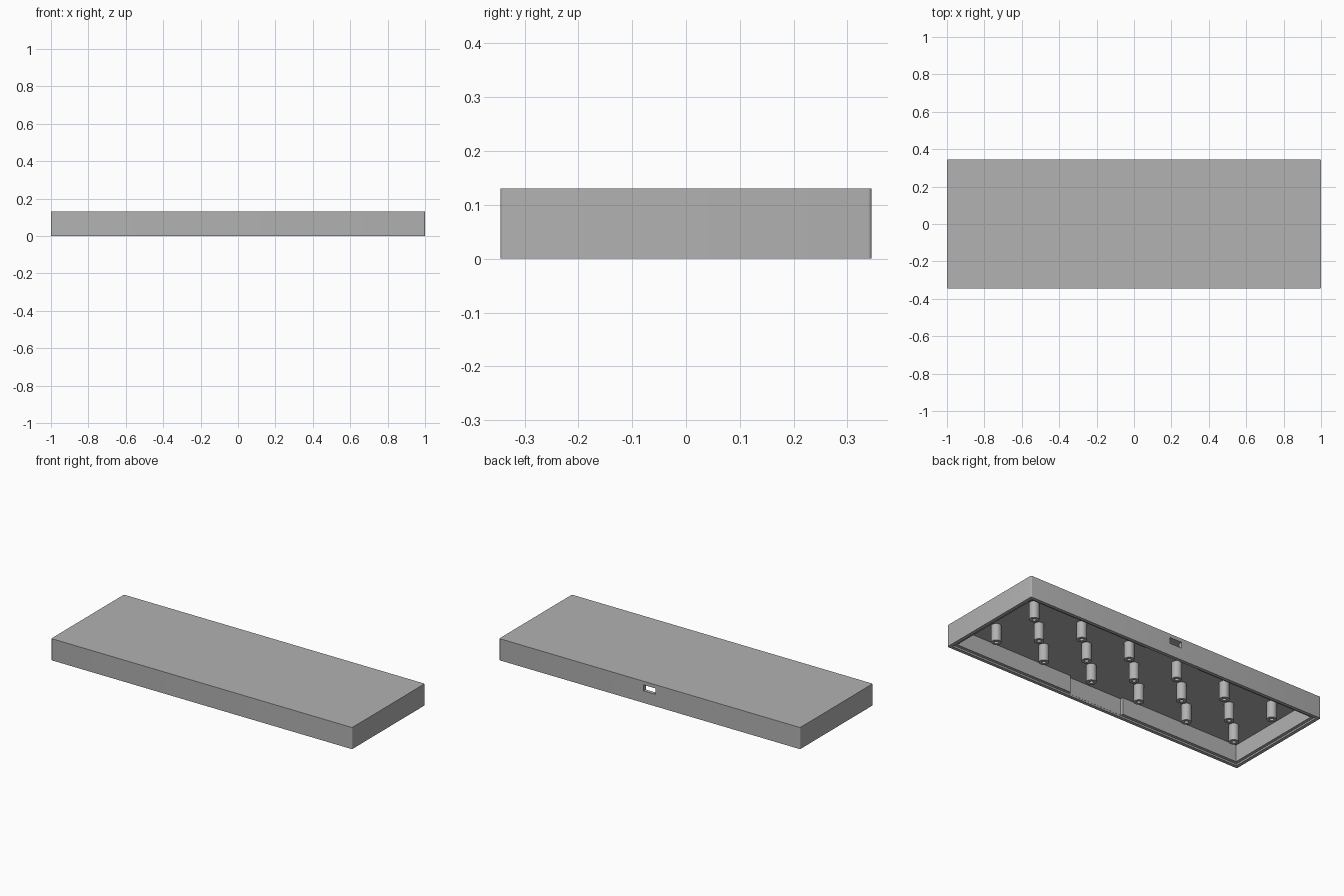
import bpy, bmesh
from mathutils import Matrix

cube = bpy.data.objects.get("Cube")
if cube:
    bpy.data.objects.remove(cube, do_unlink=True)

HX, HY, HEIGHT = 1.0, 0.345, 0.13      # half length, half depth, height
LIP, WALL = 0.02, 0.038                # rim width, full wall width
LEDGE, CEILING = 0.01, 0.11            # heights of the ledge and the inner roof
PITCH, ROW = 0.328, 0.156              # post spacing

grey = bpy.data.materials.new("grey plastic")
grey.use_nodes = True
grey.diffuse_color = (0.445, 0.445, 0.445, 1)
grey.node_tree.nodes["Principled BSDF"].inputs["Base Color"].default_value = grey.diffuse_color


def make_object(name, bm):
    bmesh.ops.recalc_face_normals(bm, faces=bm.faces)
    mesh = bpy.data.meshes.new(name)
    bm.to_mesh(mesh)
    bm.free()
    obj = bpy.data.objects.new(name, mesh)
    bpy.context.collection.objects.link(obj)
    mesh.materials.append(grey)
    return obj


def box(name, hx, hy, z0, z1, y=0.0, corner=0.0):
    bm = bmesh.new()
    bmesh.ops.create_cube(bm, size=1)
    bmesh.ops.scale(bm, vec=(2 * hx, 2 * hy, z1 - z0), verts=bm.verts)
    bmesh.ops.translate(bm, vec=(0, y, (z0 + z1) / 2), verts=bm.verts)
    if corner:
        upright = [e for e in bm.edges if abs(e.verts[0].co.z - e.verts[1].co.z) > 0.01]
        bmesh.ops.bevel(bm, geom=upright, offset=corner, segments=5,
                        profile=0.5, affect='EDGES')
    return make_object(name, bm)


def activate(obj):
    bpy.ops.object.select_all(action='DESELECT')
    obj.select_set(True)
    bpy.context.view_layer.objects.active = obj


def cut(obj, cutter):
    cutter.hide_render = True
    mod = obj.modifiers.new("cut", 'BOOLEAN')
    mod.operation = 'DIFFERENCE'
    mod.solver = 'EXACT'
    mod.object = cutter
    activate(obj)
    bpy.ops.object.modifier_apply(modifier=mod.name)
    bpy.data.objects.remove(cutter, do_unlink=True)


# Shell: open underneath, with a stepped rim for a base plate
shell = box("case_shell", HX, HY, 0, HEIGHT, corner=0.007)
cut(shell, box("cavity_cutter", HX - WALL, HY - WALL, -0.05, CEILING))
cut(shell, box("ledge_cutter", HX - LIP, HY - LIP, -0.05, LEDGE))
# Thinner middle section of the front and back walls
cut(shell, box("wall_recess_cutter", 0.18, HY - LIP - 0.001, -0.05, CEILING))
# Cable port in the back wall
cut(shell, box("port_cutter", 0.04, 0.04, 0.072, 0.108, y=HY))
activate(shell)
bpy.ops.object.shade_smooth_by_angle()


# Screw posts: hollow cylinders hanging from the inner roof
def post(name, x, y):
    length = CEILING + 0.005 - LEDGE
    bm = bmesh.new()
    bmesh.ops.create_cone(bm, cap_ends=True, segments=32, radius1=0.027, radius2=0.027,
                          depth=length,
                          matrix=Matrix.Translation((x, y, LEDGE + length / 2)))
    bm.normal_update()
    tip = min(bm.faces, key=lambda f: f.calc_center_median().z)
    bmesh.ops.inset_region(bm, faces=[tip], thickness=0.016)
    hole = bmesh.ops.extrude_discrete_faces(bm, faces=[tip])["faces"][0]
    bmesh.ops.translate(bm, vec=(0, 0, 0.08), verts=hole.verts)
    obj = make_object(name, bm)
    activate(obj)
    bpy.ops.object.shade_smooth_by_angle()


for row, count in ((-1, 6), (0, 5), (1, 6)):
    for i in range(count):
        post(f"screw_post_{row + 2}_{i + 1}", (i - (count - 1) / 2) * PITCH, row * ROW)
